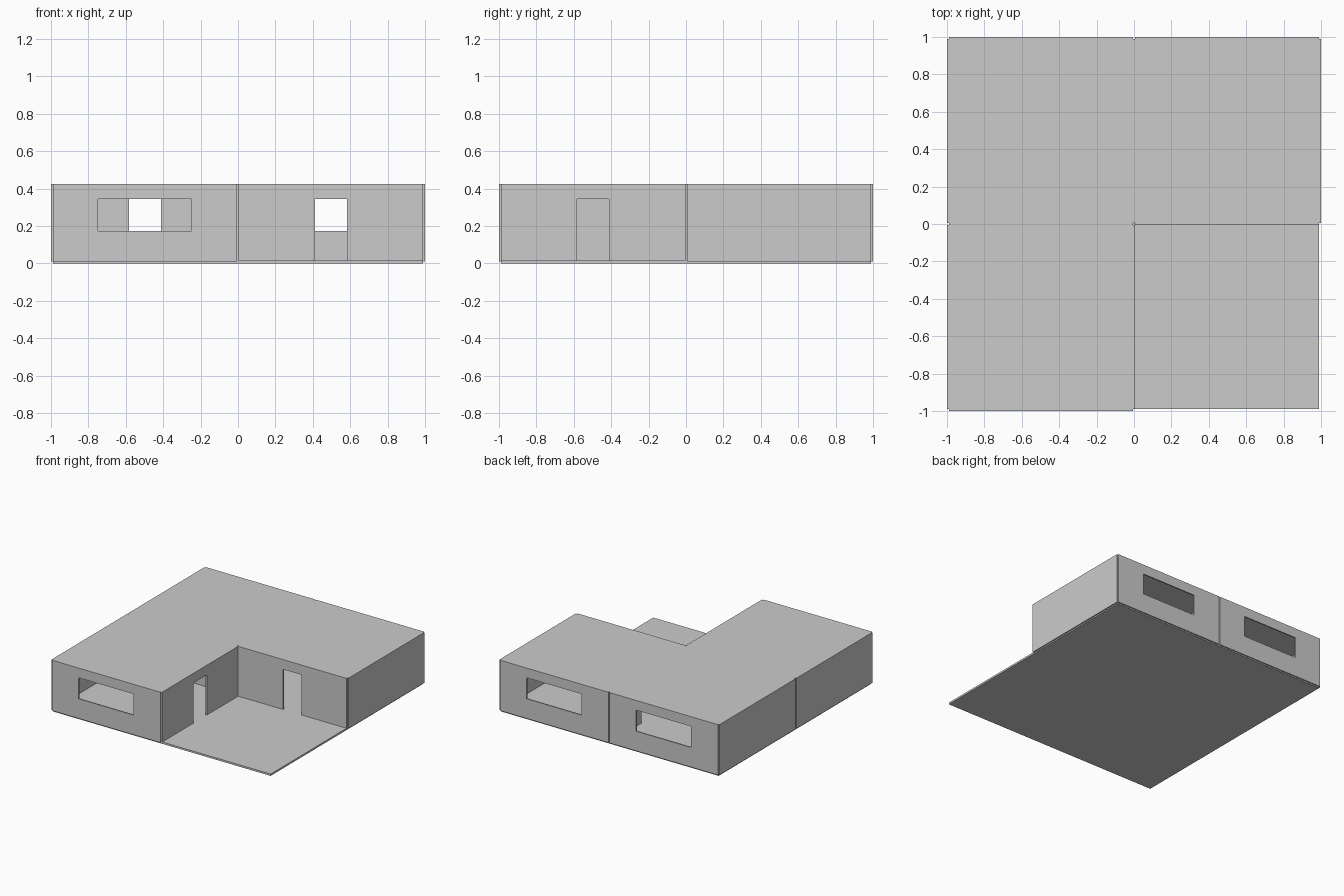
import bpy, bmesh

if "Cube" in bpy.data.objects:
    bpy.data.objects.remove(bpy.data.objects["Cube"])

T = 0.01                      # wall thickness
E = 0.995                     # centre line of the outer walls
FLOOR, BASE, TOP = 0.015, 0.01, 0.425
ROOF_UNDER = TOP - 0.01
DOOR = (0.17, FLOOR, 0.345)   # width, bottom, top
WINDOW = (0.5, 0.172, 0.345)


def prism(name, points, z0, z1):
    """Extrude a flat outline from z0 to z1."""
    bm = bmesh.new()
    face = bm.faces.new([bm.verts.new((x, y, z0)) for x, y in points])
    out = bmesh.ops.extrude_face_region(bm, geom=[face])
    for v in out["geom"]:
        if isinstance(v, bmesh.types.BMVert):
            v.co.z = z1
    bmesh.ops.recalc_face_normals(bm, faces=bm.faces)
    mesh = bpy.data.meshes.new(name)
    bm.to_mesh(mesh)
    bm.free()
    obj = bpy.data.objects.new(name, mesh)
    bpy.context.collection.objects.link(obj)
    return obj


def box(name, x0, x1, y0, y1, z0, z1):
    return prism(name, [(x0, y0), (x1, y0), (x1, y1), (x0, y1)], z0, z1)


def wall(name, axis, at, mid, opening=None, top=TOP):
    """One-room wall running along an axis, with an optional opening."""
    def panel(label, half, thick, z0, z1):
        a, b = (mid - half, mid + half), (at - thick, at + thick)
        return box(label, *(a + b if axis == "x" else b + a), z0, z1)

    obj = panel(name, E / 2 - T / 2, T / 2, BASE, top)
    if opening:
        width, z0, z1 = opening
        cutter = panel(name + "_cutter", width / 2, 0.05, z0, z1)
        cutter.hide_render = True
        cutter.hide_set(True)
        mod = obj.modifiers.new("opening", "BOOLEAN")
        mod.operation, mod.solver, mod.object = "DIFFERENCE", "EXACT", cutter
    return obj


H = E / 2
I = E - T / 2                 # inner face of the outer walls

# Floor slab, including the open terrace
box("floor", -I, I, -I, I, 0, FLOOR)

# L-shaped flat roof, flush with the wall tops
g = T / 2
prism("roof", [(-I, -I), (-g, -I), (-g, g), (I, g), (I, I), (-I, I)],
      ROOF_UNDER, TOP)

# Outer walls
wall("front_wall", "x", -E, -H, WINDOW)
for side, x in (("left", -H), ("right", H)):
    wall("back_wall_" + side, "x", E, x, WINDOW)
wall("left_wall_front", "y", -E, -H)
wall("left_wall_back", "y", -E, H)
wall("right_wall", "y", E, H)

# Terrace walls with doors
wall("terrace_wall_side", "y", 0, -H, DOOR)
wall("terrace_wall_back", "x", 0, H, DOOR)

# Partitions between the rooms, with doors
wall("partition_front", "x", 0, -H, DOOR, ROOF_UNDER)
wall("partition_back", "y", 0, H, DOOR, ROOF_UNDER)
